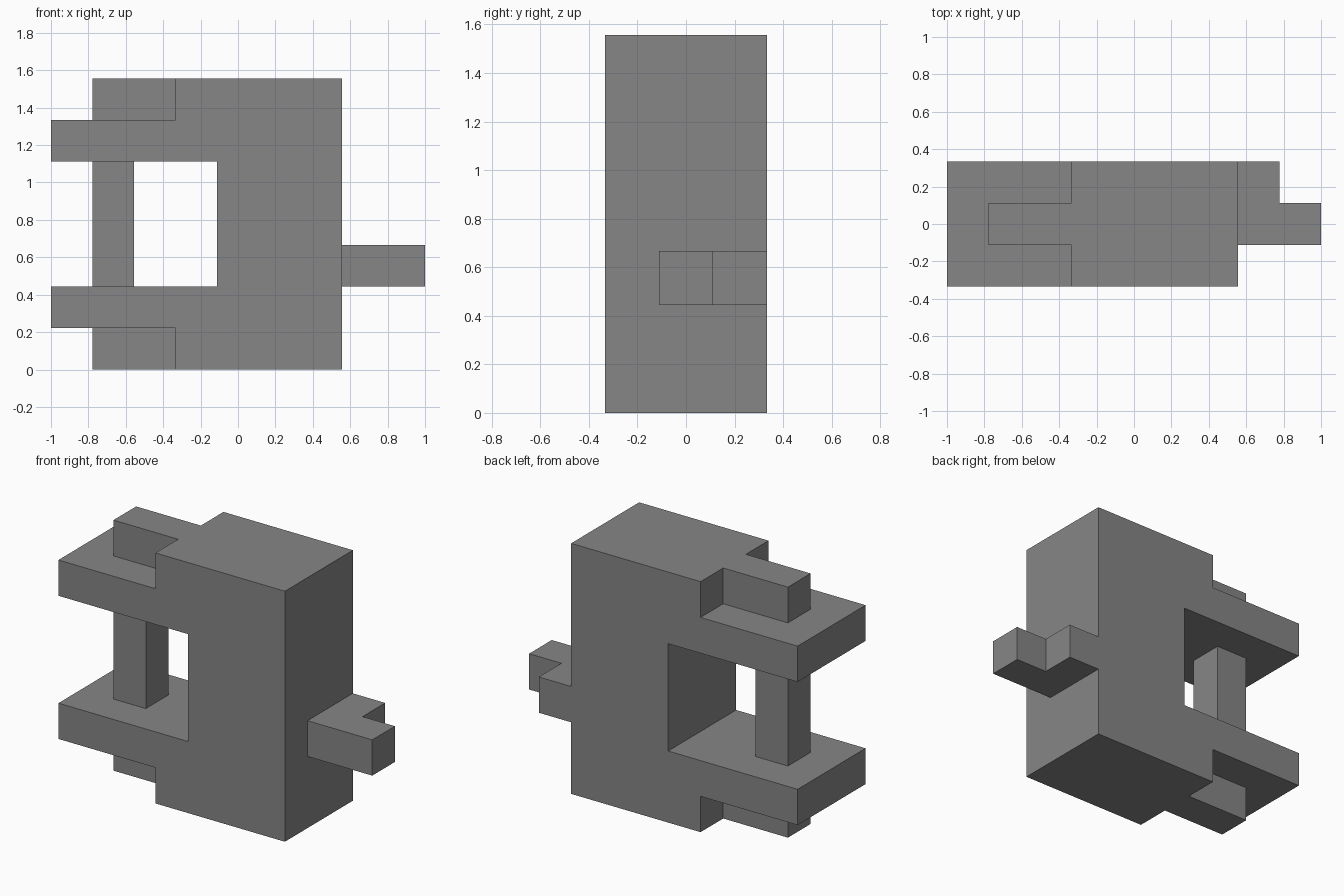
import bpy
import bmesh

cube = bpy.data.objects.get("Cube")
if cube:
    bpy.data.objects.remove(cube, do_unlink=True)

U = 2 / 9  # grid module: the model is 9 x 3 x 7 modules

grey = bpy.data.materials.new("mid grey")
grey.use_nodes = True
colour = (0.24, 0.24, 0.24, 1)
grey.diffuse_color = colour
grey.node_tree.nodes["Principled BSDF"].inputs["Base Color"].default_value = colour


def prism(name, profile, start, end, axis):
    """Extrude a profile along axis 'y' (profile in x, z) or 'z' (profile in x, y)."""
    def place(a, b, c):
        x, y, z = (a, c, b) if axis == "y" else (a, b, c)
        return ((x - 4.5) * U, (y - 1.5) * U, z * U)

    bm = bmesh.new()
    base = bm.faces.new([bm.verts.new(place(a, b, start)) for a, b in profile])
    far = bmesh.ops.extrude_face_region(bm, geom=[base], use_keep_orig=True)["geom"]
    for v in far:
        if isinstance(v, bmesh.types.BMVert):
            v.co[1 if axis == "y" else 2] += (end - start) * U
    bmesh.ops.recalc_face_normals(bm, faces=bm.faces)
    mesh = bpy.data.meshes.new(name)
    bm.to_mesh(mesh)
    bm.free()
    mesh.materials.append(grey)
    obj = bpy.data.objects.new(name, mesh)
    bpy.context.collection.objects.link(obj)
    return obj


def rect(x0, x1, y0, y1):
    return [(x0, y0), (x1, y0), (x1, y1), (x0, y1)]


# Body with two arms: lower half of the outline, mirrored about mid height
lower = [(7, 0), (3, 0), (3, 1), (0, 1), (0, 2), (4, 2)]
upper = [(x, 7 - z) for x, z in reversed(lower)]
prism("body_with_arms", lower + upper, 0, 3, "y")

# Post between the arms, and its wider end tabs outside them
prism("post", rect(1, 2, 1, 2), 2, 5, "z")
prism("lower_tab", rect(1, 3, 1, 2), 0, 1, "z")
prism("upper_tab", rect(1, 3, 1, 2), 6, 7, "z")

# L-shaped side handle
prism("side_handle", [(7, 1), (9, 1), (9, 2), (8, 2), (8, 3), (7, 3)], 2, 3, "z")
